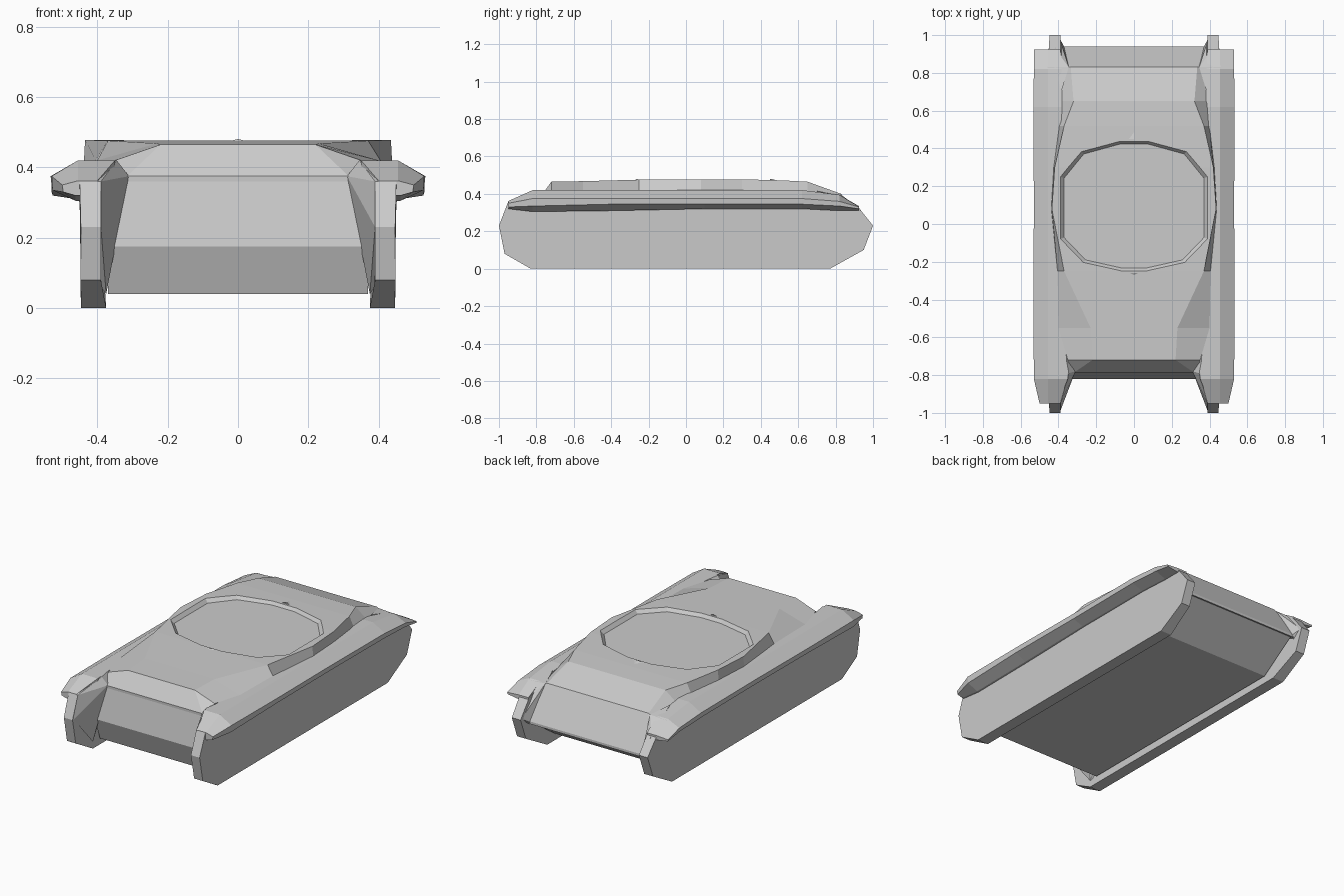
import bpy, bmesh
from mathutils import Vector

if "Cube" in bpy.data.objects:
    bpy.data.objects.remove(bpy.data.objects["Cube"])


def finish(name, bm):
    bmesh.ops.recalc_face_normals(bm, faces=bm.faces)
    me = bpy.data.meshes.new(name)
    bm.to_mesh(me)
    bm.free()
    ob = bpy.data.objects.new(name, me)
    bpy.context.collection.objects.link(ob)
    return ob


def loft(name, rings):
    bm = bmesh.new()
    rows = [[bm.verts.new(p) for p in r] for r in rings]
    n = len(rows[0])
    for a, b in zip(rows, rows[1:]):
        for i in range(n):
            bm.faces.new((a[i], a[(i + 1) % n], b[(i + 1) % n], b[i]))
    bm.faces.new(rows[0])
    bm.faces.new(rows[-1])
    return finish(name, bm)


def wedge(name, points):
    bm = bmesh.new()
    for p in points:
        bm.verts.new(p)
    bmesh.ops.convex_hull(bm, input=bm.verts)
    return finish(name, bm)


def mirror(ob):
    ob.modifiers.new("mirror", "MIRROR")


# central hull tub
tub = [(-.77, .04), (-.82, .175), (-.785, .36), (-.70, .40), (.80, .38), (.935, .2), (.70, .04)]
loft("hull_tub", [[(x, y, z) for y, z in tub] for x in (-.37, .37)])

# upper deck: y, half width of top, top z, half width of edge, edge z, base z
stations = [
    (-.785, .315, .375, .345, .36, .30),
    (-.72, .22, .465, .35, .42, .30),
    (-.55, .23, .468, .40, .42, .30),
    (-.25, .37, .476, .405, .42, .30),
    (.08, .435, .478, .438, .42, .30),
    (.30, .42, .478, .425, .42, .30),
    (.52, .37, .472, .40, .41, .30),
    (.65, .32, .465, .39, .41, .28),
    (.83, .335, .40, .385, .37, .22),
    (.94, .385, .205, .39, .20, .19),
]
rings = []
for y, xt, zt, xe, ze, zb in stations:
    half = [(xt, zt), (xe, ze), (xe, zb)]
    rings.append([(x, y, z) for x, z in half] + [(-x, y, z) for x, z in reversed(half)])
deck = loft("upper_deck", rings)

# shallow turret ring recess
half = [(.08, .44), (.28, .385), (.39, .25), (.39, -.08), (.27, -.205), (.07, -.25)]
outline = half + [(-x, y) for x, y in reversed(half)]
cutter = loft("ring_cutter", [[(x * s, .095 + (y - .095) * s, z) for x, y in outline]
                              for s, z in ((.95, .457), (1, .479), (1, .55))])
cutter.hide_render = True
cut = deck.modifiers.new("ring", "BOOLEAN")
cut.operation = "DIFFERENCE"
cut.object = cutter
cut.solver = "EXACT"
bpy.context.view_layer.objects.active = deck
bpy.ops.object.modifier_apply(modifier="ring")
bpy.data.objects.remove(cutter)

# tracks with slightly leaning outer face
prof = [(-.83, 0), (-.97, .08), (-1, .23), (-.95, .36), (-.82, .40),
        (.83, .39), (.92, .33), (1, .23), (.95, .10), (.77, 0)]
mirror(loft("track", [[(.375 + (.015 if abs(y) > .9 else 0), y, z) for y, z in prof],
                      [(.447 + .05 * z * (1 - abs(y) ** 4), y, z) for y, z in prof]]))

# fenders: y, inner x, top z, outer x, outer upper z, outer lower z, underside z
fender = [
    (-.95, .40, .362, .50, .35, .33, .32),
    (-.82, .35, .42, .53, .375, .335, .305),
    (-.40, .38, .42, .533, .375, .345, .31),
    (.10, .38, .42, .53, .375, .345, .32),
    (.62, .38, .42, .533, .375, .345, .32),
    (.82, .385, .395, .53, .36, .335, .31),
    (.925, .39, .335, .53, .33, .32, .31),
]
mirror(loft("fender", [[(xi, y, zt), (.455, y, zt), (xo, y, zu), (xo - .003, y, zl),
                        (.462, y, zb), (xi, y, zb)]
                       for y, xi, zt, xo, zu, zl, zb in fender]))

# fairings between hull and the track ends
mirror(wedge("front_cheek", [(.39, -.95, .36), (.39, -.99, .23), (.31, -.78, .375),
                             (.345, -.79, .42), (.37, -.81, .17), (.375, -.83, .04),
                             (.42, -.82, .42), (.42, -.95, .36), (.42, -.78, .10),
                             (.38, -.60, .42)]))
mirror(wedge("rear_cheek", [(.345, .83, .395), (.385, .70, .415), (.37, .94, .20),
                            (.395, .985, .23), (.42, .83, .39), (.42, .93, .32),
                            (.42, .92, .15)]))

# small splash guard ahead of and behind the ring
for name, y, d in (("rear_ring_guard", .45, .07), ("front_ring_guard", -.26, -.03)):
    wedge(name, [(-.06, y, .465), (.06, y, .465), (0, y + d, .465), (0, y, .481)])
